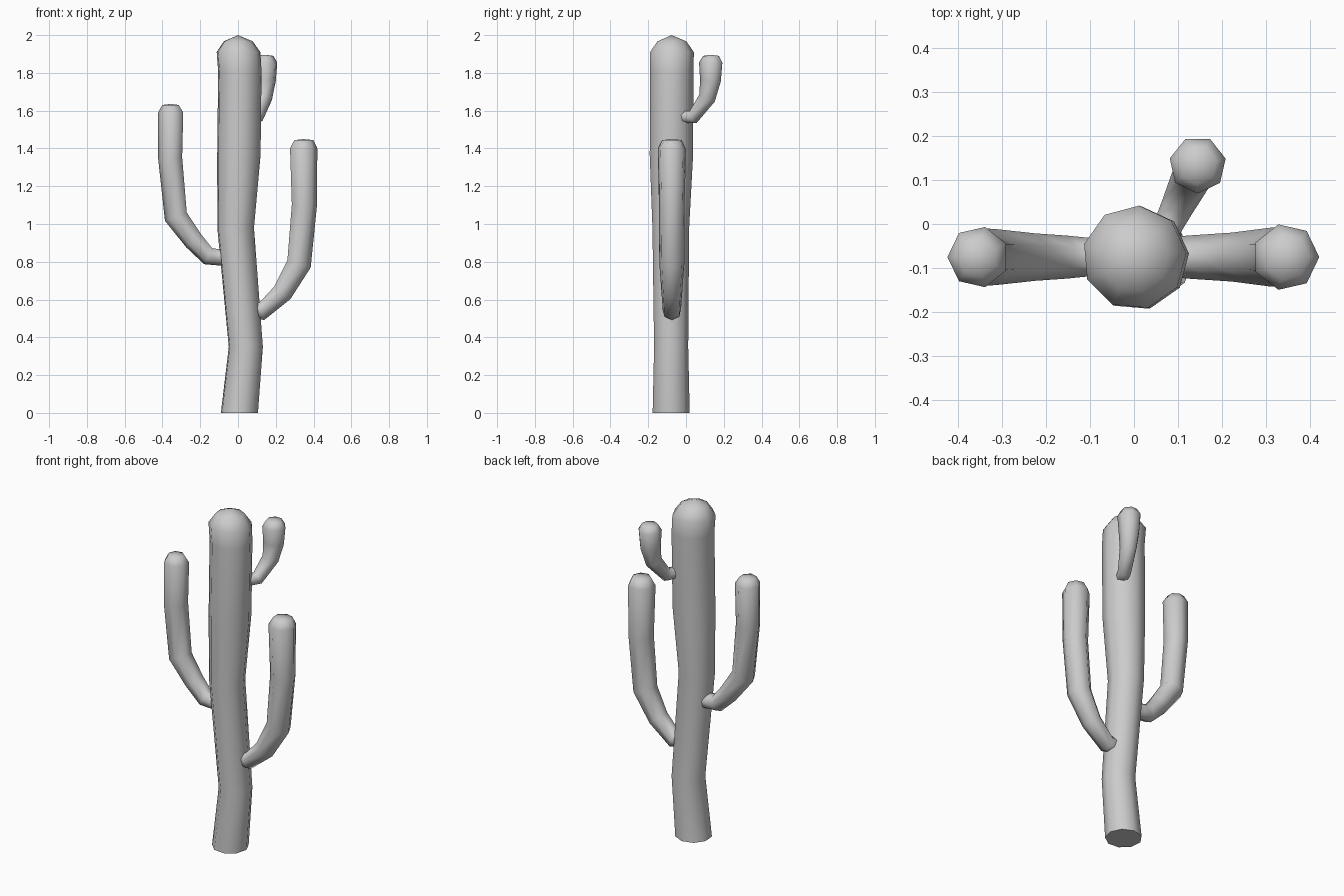
import bpy, bmesh, math
from mathutils import Vector

if "Cube" in bpy.data.objects:
    bpy.data.objects.remove(bpy.data.objects["Cube"])


def loft(name, rings, tip):
    """Skin a list of rings, cap the start flat and close the end on a tip point."""
    bm = bmesh.new()
    loops = [[bm.verts.new(p) for p in ring] for ring in rings]
    n = len(loops[0])
    for a, b in zip(loops, loops[1:]):
        for i in range(n):
            j = (i + 1) % n
            bm.faces.new((a[i], a[j], b[j], b[i]))
    bm.faces.new(loops[0][::-1])
    top = bm.verts.new(tip)
    for i in range(n):
        bm.faces.new((loops[-1][i], loops[-1][(i + 1) % n], top))
    bmesh.ops.recalc_face_normals(bm, faces=bm.faces)
    mesh = bpy.data.meshes.new(name)
    bm.to_mesh(mesh)
    bm.free()
    ob = bpy.data.objects.new(name, mesh)
    bpy.context.collection.objects.link(ob)
    bpy.ops.object.select_all(action='DESELECT')
    ob.select_set(True)
    bpy.context.view_layer.objects.active = ob
    bpy.ops.object.shade_smooth_by_angle(angle=math.radians(65))
    return ob


def arm(name, origin, heading, path, sides=7):
    """Tube in a vertical plane; path rows are (distance out, height, radius)."""
    h = math.radians(heading)
    out = Vector((math.cos(h), math.sin(h), 0))
    up = Vector((0, 0, 1))
    side = up.cross(out)
    base = Vector((origin[0], origin[1], 0))
    pts = [Vector((d, z)) for d, z, r in path]
    rings = []
    for k, (d, z, r) in enumerate(path):
        t = Vector((0, 0))
        if k > 0:
            t += (pts[k] - pts[k - 1]).normalized()
        if k < len(pts) - 1:
            t += (pts[k + 1] - pts[k]).normalized()
        t.normalize()
        if k >= len(path) - 2:          # level rings at the rounded end
            t = Vector((0, 1))
        normal = out * t.y - up * t.x
        c = base + out * d + up * z
        rings.append([c + normal * (r * math.cos(a)) + side * (r * math.sin(a))
                      for a in (math.tau * i / sides for i in range(sides))])
    d, z, r = path[-1]
    return loft(name, rings, base + out * d + up * (z + 0.006))


# Trunk: nine-sided, leaning column with a domed top (x, y, z, radius)
trunk = [(0.006, -0.08, 0, 0.100), (0.04, -0.08, 0.35, 0.092),
         (-0.014, -0.082, 0.98, 0.099), (0.003, -0.079, 1.365, 0.117),
         (0.008, -0.077, 1.81, 0.117), (0.001, -0.076, 1.91, 0.118),
         (0.0, -0.076, 1.967, 0.078)]
angles = [math.radians(5 + 40 * i) for i in range(9)]
loft("trunk", [[Vector((x + r * math.cos(a), y + r * math.sin(a), z)) for a in angles]
               for x, y, z, r in trunk], Vector((0, -0.076, 2.0)))

# Right arm, lowest
arm("right_arm", (0, -0.075), 0, [
    (0.07, 0.55, 0.045), (0.125, 0.54, 0.05), (0.233, 0.638, 0.057), (0.32, 0.79, 0.068),
    (0.348, 1.10, 0.070), (0.344, 1.40, 0.076), (0.346, 1.444, 0.053)])

# Left arm, middle
arm("left_arm", (0, -0.075), 180, [
    (0.06, 0.825, 0.044), (0.105, 0.826, 0.045), (0.157, 0.832, 0.05), (0.232, 0.912, 0.055),
    (0.326, 1.04, 0.065), (0.356, 1.35, 0.067), (0.353, 1.59, 0.070), (0.355, 1.63, 0.046)])

# Small back arm near the top
arm("back_arm", (0.079, 0.0), 64, [
    (-0.05, 1.57, 0.033), (0.0, 1.568, 0.034), (0.045, 1.568, 0.038), (0.127, 1.668, 0.047),
    (0.147, 1.76, 0.058), (0.149, 1.855, 0.065), (0.149, 1.89, 0.044)])
